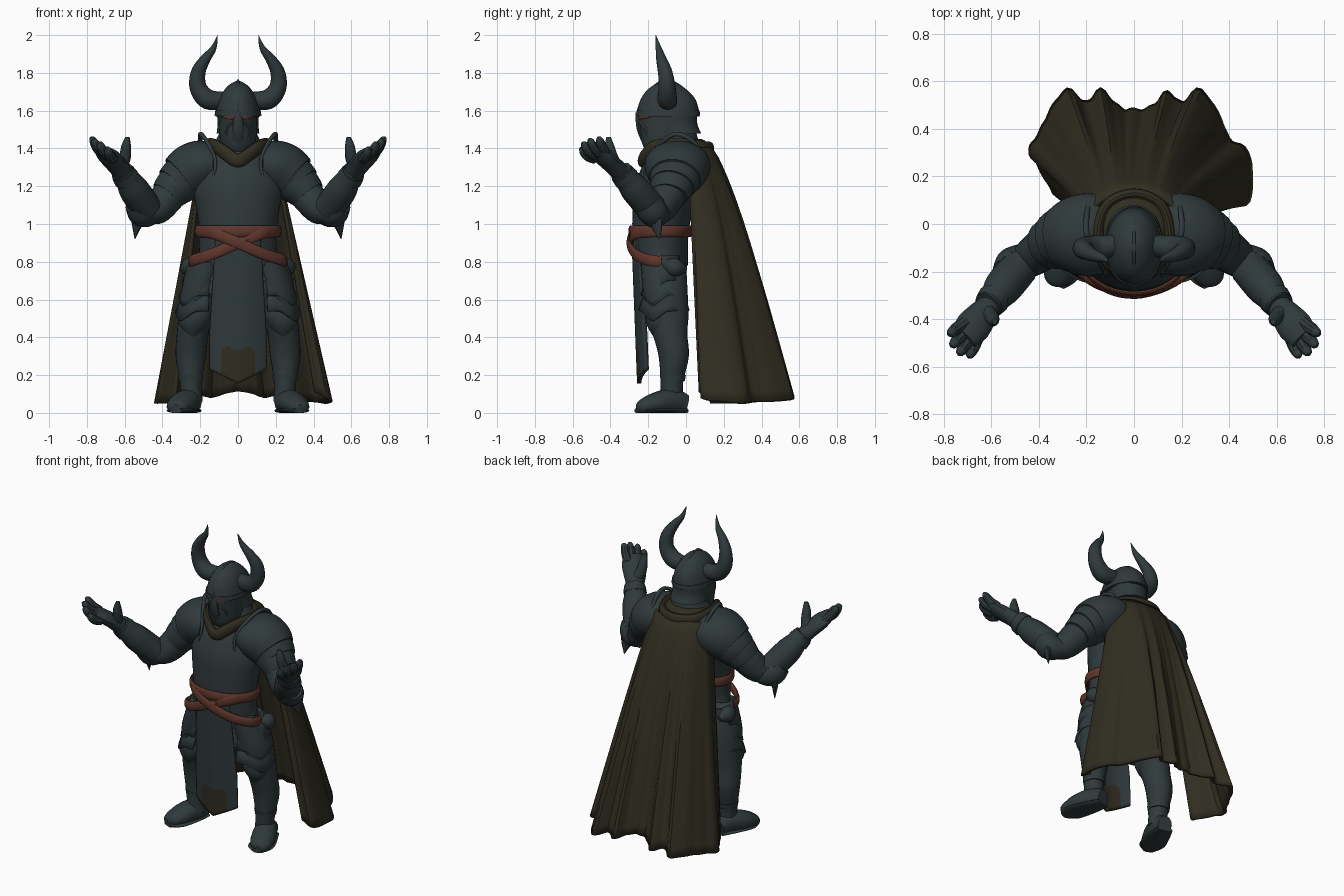
import bpy, bmesh, math
from mathutils import Vector

default_cube = bpy.data.objects.get("Cube")
if default_cube:
    bpy.data.objects.remove(default_cube, do_unlink=True)


def material(name, color):
    mat = bpy.data.materials.new(name)
    mat.use_nodes = True
    mat.diffuse_color = (*color, 1)
    mat.node_tree.nodes["Principled BSDF"].inputs["Base Color"].default_value = (*color, 1)
    return mat


STEEL = material("dark slate steel", (.029, .041, .044))
CLOTH = material("olive cloth", (.03, .026, .015))
LEATHER = material("red brown leather", (.115, .036, .025))
parts = []


def finish(name, bm, mat, mirror=False, thickness=0):
    """Turn a bmesh into a named object with optional thickness and mirroring."""
    bmesh.ops.recalc_face_normals(bm, faces=bm.faces)
    mesh = bpy.data.meshes.new(name)
    bm.to_mesh(mesh)
    bm.free()
    obj = bpy.data.objects.new(name, mesh)
    bpy.context.collection.objects.link(obj)
    mesh.materials.append(mat)
    if thickness:
        solid = obj.modifiers.new("thickness", "SOLIDIFY")
        solid.thickness = thickness
        solid.offset = 0
    if mirror:
        obj.modifiers.new("mirror", "MIRROR").use_mirror_merge = False
    parts.append(obj)
    return obj


def smooth_path(points, steps, closed=False):
    """Catmull-Rom interpolation of points of any dimension."""
    pts = [Vector(p) for p in points]
    count = len(pts)
    at = lambda i: pts[i % count] if closed else pts[max(0, min(count - 1, i))]
    out = []
    for i in range(count if closed else count - 1):
        a, b, c, d = at(i - 1), at(i), at(i + 1), at(i + 2)
        for k in range(steps):
            t = k / steps
            out.append(b + (c - a) * (t / 2) + (2 * a - 5 * b + 4 * c - d) * (t * t / 2)
                       + (3 * b - a - 3 * c + d) * (t ** 3 / 2))
    return out if closed else out + [pts[-1]]


def skin(bm, rows, wrap=True, closed=False):
    """Bridge rows of coordinates with quads."""
    grid = [[bm.verts.new(p) for p in row] for row in rows]
    n = len(grid[0])
    for i in range(len(grid) if closed else len(grid) - 1):
        a, b = grid[i], grid[(i + 1) % len(grid)]
        for j in range(n if wrap else n - 1):
            bm.faces.new((a[j], a[(j + 1) % n], b[(j + 1) % n], b[j]))
    if wrap and not closed:
        bm.faces.new(grid[0])
        bm.faces.new(grid[-1])


def circle(sides):
    return [(math.cos(i * math.tau / sides), math.sin(i * math.tau / sides)) for i in range(sides)]


def loft(name, rings, mat=STEEL, steps=4, sides=32, mirror=False):
    """Horizontal elliptical rings, each (x, y, z, half width, half depth)."""
    bm = bmesh.new()
    centers = smooth_path([r[:3] for r in rings], steps)
    sizes = smooth_path([r[3:] for r in rings], steps)
    skin(bm, [[(p.x + max(r.x, .001) * c, p.y + max(r.y, .001) * s, p.z) for c, s in circle(sides)]
              for p, r in zip(centers, sizes)])
    return finish(name, bm, mat, mirror)


def sweep(name, points, radii, mat=STEEL, up=(0, 0, 1), closed=False, mirror=True, steps=5, sides=14):
    """Elliptical tube along a path; radii are numbers or (across, along up) pairs."""
    path = smooth_path(points, steps, closed)
    pairs = [r if isinstance(r, tuple) else (r, r) for r in radii]
    pairs = pairs * len(points) if len(pairs) == 1 else pairs
    sizes = smooth_path(pairs, steps, closed)
    rows, n = [], len(path)
    for i, p in enumerate(path):
        ahead, behind = (path[(i + 1) % n], path[i - 1]) if closed else (path[min(i + 1, n - 1)], path[max(i - 1, 0)])
        tangent = (ahead - behind).normalized()
        side = tangent.cross(Vector(up)).normalized()
        top = side.cross(tangent)
        ring = [p + side * (sizes[i].x * c) + top * (sizes[i].y * s) for c, s in circle(sides)]
        rows.append([(v.x, v.y, max(v.z, 0)) for v in ring])
    bm = bmesh.new()
    skin(bm, rows, closed=closed)
    return finish(name, bm, mat, mirror)


# Torso and hips
loft("breastplate", [(0, -.13, .78, .21, .14), (0, -.135, .95, .205, .148), (0, -.125, 1.05, .215, .158),
                     (0, -.1, 1.2, .235, .17), (0, -.07, 1.33, .2, .15), (0, -.045, 1.4, .14, .12),
                     (0, -.04, 1.5, .09, .09)])
for i, (z, w) in enumerate([(.82, .225), (.75, .235), (.68, .24)]):
    loft(f"fauld_band_{i + 1}", [(0, -.125, z + .05, w - .02, .12), (0, -.125, z - .05, w, .13)], steps=1)

# Head: helmet, visor and horns
loft("helmet_dome", [(0, -.095, 1.57, .118, .166), (0, -.095, 1.6, .116, .162), (0, -.095, 1.66, .1, .145),
                     (0, -.1, 1.71, .072, .105), (0, -.1, 1.74, .042, .06), (0, -.1, 1.762, 0, 0)])
loft("helmet_brim", [(0, -.095, 1.575, .124, .17), (0, -.095, 1.6, .121, .167)], steps=1)
loft("face_guard", [(0, -.14, 1.38, .06, .07), (0, -.12, 1.42, .09, .11), (0, -.105, 1.5, .1, .14),
                    (0, -.1, 1.59, .104, .15)])
loft("neck_guard", [(0, -.035, 1.48, .113, .115), (0, -.05, 1.53, .108, .11), (0, -.055, 1.59, .112, .115)])
sweep("helmet_crest", [(0, -.258, 1.58), (0, -.225, 1.67), (0, -.15, 1.742), (0, -.1, 1.758), (0, -.03, 1.728),
                       (0, .04, 1.655), (0, .066, 1.58)], [(.008, .007)], mirror=False, up=(1, 0, 0))
sweep("visor_ridge", [(0, -.25, 1.59), (0, -.245, 1.5), (0, -.205, 1.4)], [(.018, .02), (.015, .03), (.012, .025)],
      mirror=False, up=(1, 0, 0))
sweep("visor_cheek_edge", [(.025, -.245, 1.54), (.06, -.215, 1.5), (.05, -.195, 1.42)], [.007], up=(0, 1, 0))
sweep("eye_slit", [(.018, -.251, 1.562), (.055, -.231, 1.565), (.085, -.19, 1.572)], [(.005, .009)], LEATHER)
sweep("horn", [(.08, -.09, 1.655), (.16, -.1, 1.66), (.21, -.1, 1.72), (.211, -.11, 1.8), (.175, -.13, 1.87),
               (.13, -.145, 1.93), (.108, -.16, 2)], [.045, .053, .046, .039, .028, .016, .001], up=(0, 1, 0))

# Shoulder plates: a broad sloping cap with two lames stepping down the arm
sweep("shoulder_cap", [(.13, -.045, 1.315), (.19, -.045, 1.31), (.25, -.05, 1.28), (.305, -.06, 1.24)],
      [(.165, .11), (.175, .135), (.165, .142), (.138, .128)], sides=32)
sweep("shoulder_lame_upper", [(.26, -.055, 1.265), (.3, -.06, 1.235), (.34, -.072, 1.2)],
      [(.148, .13), (.135, .122), (.118, .11)], sides=32)
sweep("shoulder_lame_lower", [(.3, -.065, 1.225), (.34, -.078, 1.19), (.375, -.09, 1.15)],
      [(.125, .115), (.114, .106), (.1, .092)], sides=32)
sweep("shoulder_inner_rim", [(.135, -.22, 1.22), (.12, -.205, 1.33), (.155, -.14, 1.42), (.195, -.06, 1.475),
                             (.2, .02, 1.45), (.19, .09, 1.38)], [.007, .009, .011, .012, .012, .008], up=(1, 0, 0))

# Arms and hands
sweep("upper_arm", [(.29, -.05, 1.24), (.36, -.09, 1.16), (.43, -.14, 1.08), (.5, -.19, 1.07)], [.09, .092, .082, .06])
sweep("elbow_guard", [(.44, -.12, 1.05), (.5, -.17, 1.06), (.53, -.21, 1.11)], [.05, .08, .07])
sweep("elbow_spike", [(.505, -.19, 1.1), (.533, -.16, 1.01), (.546, -.14, .92)], [(.035, .075), (.022, .045), .002])
sweep("forearm_guard", [(.48, -.18, 1.08), (.55, -.265, 1.18), (.585, -.31, 1.235), (.615, -.345, 1.28)],
      [.08, .08, .066, .06])
sweep("gauntlet_cuff", [(.59, -.315, 1.24), (.61, -.34, 1.27)], [.07, .064], steps=2)
sweep("palm", [(.605, -.34, 1.265), (.64, -.385, 1.31), (.68, -.435, 1.355), (.715, -.475, 1.39)],
      [.05, (.065, .045), (.074, .04), (.06, .025)])
for name, root, tip in [("index", (.71, -.415, 1.37), (.78, -.465, 1.458)), ("middle", (.71, -.45, 1.37), (.768, -.515, 1.448)),
                        ("ring", (.69, -.475, 1.36), (.737, -.55, 1.43)), ("little", (.66, -.48, 1.345), (.695, -.562, 1.4))]:
    a, b = Vector(root), Vector(tip)
    sweep(name + "_finger", [a, a.lerp(b, .5) - Vector((0, 0, .012)), a.lerp(b, .85), b], [.028, .027, .02, .008], sides=10)
sweep("thumb", [(.63, -.37, 1.29), (.6, -.39, 1.35), (.592, -.405, 1.41), (.585, -.41, 1.46)], [.042, .032, .026, .012], up=(0, 1, 0))

# Legs and boots
loft("leg", [(.245, -.075, .06, .058, .06), (.25, -.075, .16, .058, .06), (.25, -.065, .3, .08, .08),
             (.24, -.085, .42, .084, .092), (.22, -.095, .52, .095, .108), (.2, -.11, .65, .102, .118),
             (.16, -.12, .8, .09, .12)], mirror=True, sides=24)
loft("knee_guard", [(.24, -.13, .4, .03, .04), (.235, -.14, .46, .072, .065), (.225, -.145, .52, .085, .068),
                    (.22, -.14, .58, .055, .055)], mirror=True)
loft("ankle_cuff", [(.25, -.07, .17, .064, .064), (.25, -.07, .2, .068, .069)], steps=1, mirror=True)
sweep("boot", [(.24, .002, .045), (.257, -.07, .06), (.295, -.16, .05), (.325, -.235, .03), (.332, -.26, .025)],
      [(.045, .05), (.066, .07), (.075, .058), (.056, .038), (.02, .02)])
sweep("boot_sole", [(.24, 0, .012), (.267, -.09, .012), (.305, -.2, .012), (.328, -.26, .012)],
      [(.05, .014), (.07, .014), (.078, .014), (.035, .014)])

# Pointed thigh plates
for i, (high, low, flare) in enumerate([(.64, .54, .185), (.73, .62, .168), (.83, .7, .15)]):
    rows = []
    for t in (0, .5, 1):
        row = []
        for k in range(17):
            angle = math.radians(-85 + 10 * k)
            drop = .06 * max(0, 1 - abs(angle + .5) / .6) * t
            r = flare - .05 * (1 - t)
            row.append((.14 + r * math.cos(angle), -.115 + r * .72 * math.sin(angle), high + (low - high) * t - drop))
        rows.append(row)
    bm = bmesh.new()
    skin(bm, rows, wrap=False)
    finish(f"thigh_plate_{i + 1}", bm, STEEL, True, .014)
sweep("hip_pouch", [(.24, -.12, .79), (.26, -.06, .77), (.24, 0, .76)], [.02, (.045, .05), .015])

# Belts: waist band and two crossing straps
waist = [(.218 * c, -.135 + .158 * s, .962) for c, s in circle(16)]
sweep("waist_belt", waist, [(.012, .031)], LEATHER, closed=True, mirror=False, steps=2)
for side, name in [(1, "left_strap"), (-1, "right_strap")]:
    sweep(name, [(-.21 * side, -.17, .96), (-.13 * side, -.27, .95), (0, -.295 - .008 * side, .9),
                 (.14 * side, -.268, .84), (.235 * side, -.2, .81), (.25 * side, -.13, .8)],
          [(.012, .03)], LEATHER, mirror=False)
sweep("belt_knot", [(-.05, -.292, .935), (0, -.3, .9), (.05, -.292, .925)], [.012, (.016, .03), .012], LEATHER, mirror=False)

# Tabard with a cloth patch at its tip
rows = []
for i in range(41):
    t = i / 40
    half = .115 + .03 * min(1, t * 1.4)
    rows.append([(half * u, -.278 + .03 * t + 2 * (half * u) ** 2, .93 + (.155 + .075 * abs(u) - .93) * t)
                 for u in (k / 20 - 1 for k in range(41))])
bm = bmesh.new()
skin(bm, rows, wrap=False)
tabard = finish("tabard", bm, STEEL, thickness=.022)
tabard.data.materials.append(CLOTH)
for face in tabard.data.polygons:
    x, _, z = face.center
    face.material_index = int(abs(x) < .085 and z < .355 - .6 * abs(abs(x) - .05))

# Cape: collar arc blended down to a folded hem
hem = [(-.335, .13, .05), (-.4, .25, .05), (-.435, .31, .05), (-.39, .39, .06), (-.345, .48, .07), (-.28, .56, .07),
       (-.2, .505, .09), (-.14, .56, .08), (-.07, .49, .1), (0, .475, .115), (.08, .49, .1), (.14, .55, .08),
       (.2, .505, .09), (.28, .56, .07), (.36, .44, .06), (.395, .36, .06), (.475, .3, .05), (.49, .2, .06),
       (.48, .1, .07), (.41, .08, .11)]
hem = smooth_path(hem, 5)
rows = []
for i in range(25):
    s = i / 24
    row = []
    for k, foot in enumerate(hem):
        a = math.pi * (k / (len(hem) - 1) - .5)
        top = Vector((.19 * math.sin(a), .01 + .12 * math.cos(a), 1.4))
        p = top.lerp(foot, s)
        p.y += .045 * math.sin(math.pi * s ** .6) * math.cos(a) + .006 * s * math.sin(k * 1.3)
        row.append(p)
    rows.append(row)
bm = bmesh.new()
skin(bm, rows, wrap=False)
finish("cape", bm, CLOTH, thickness=.02)

# Cowl around the neck with its lining
sweep("cowl", [(0, -.232, 1.335), (.06, -.21, 1.37), (.115, -.155, 1.41), (.15, -.04, 1.42), (.11, .08, 1.405),
               (0, .125, 1.4), (-.11, .08, 1.405), (-.15, -.04, 1.42), (-.115, -.155, 1.41), (-.06, -.21, 1.37)],
      [(.024, .036)], CLOTH, closed=True, mirror=False)
loft("cowl_lining", [(0, -.01, 1.35, .15, .13), (0, -.01, 1.43, .135, .12), (0, -.02, 1.45, .1, .1)], CLOTH)

# Smooth shading with crisp plate edges
bpy.ops.object.select_all(action="DESELECT")
for obj in parts:
    obj.select_set(True)
bpy.context.view_layer.objects.active = parts[0]
bpy.ops.object.shade_smooth_by_angle(angle=math.radians(35))
